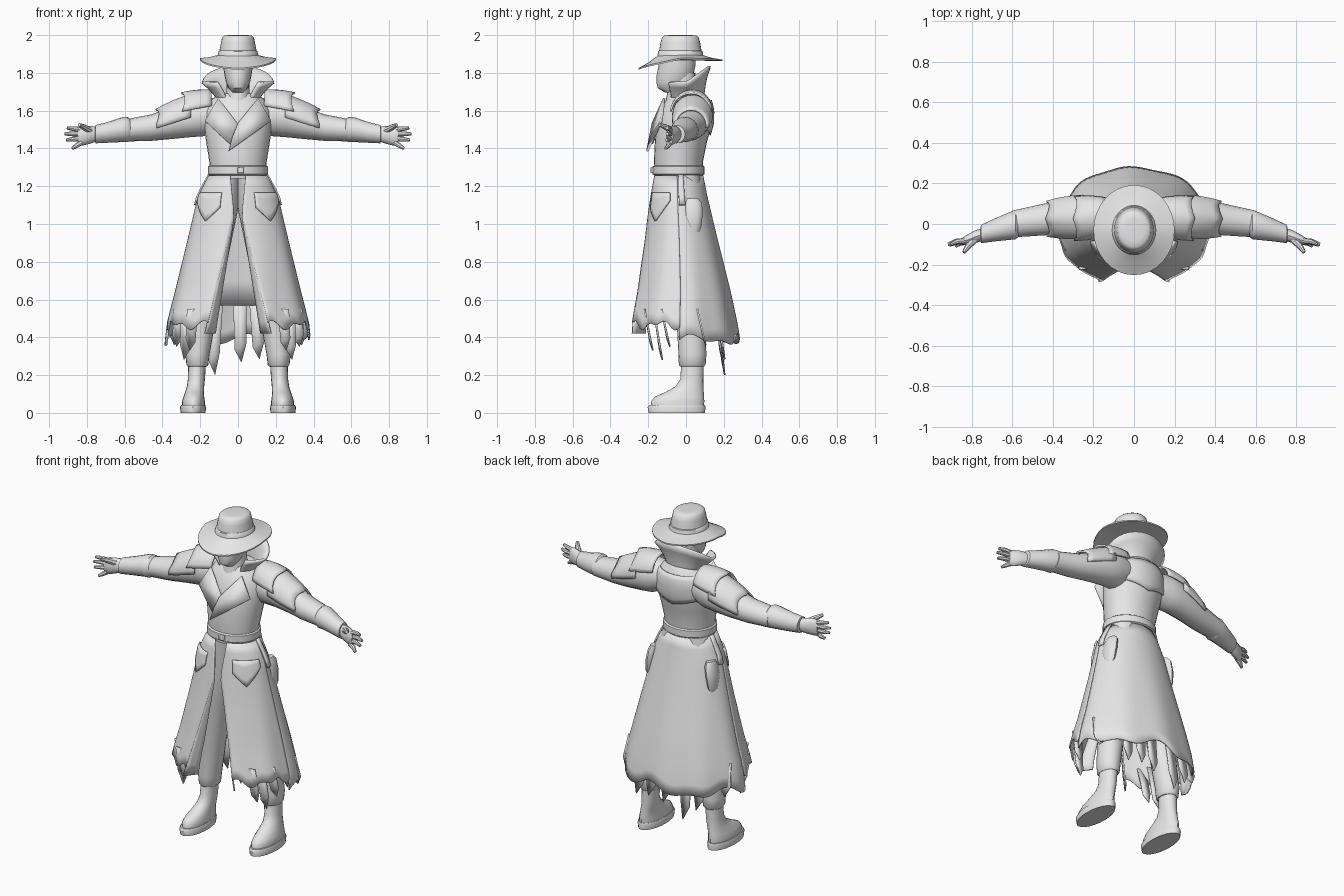
import bpy, bmesh, math, random
from math import sin, cos, pi, acos
from mathutils import Vector

random.seed(4)
cube = bpy.data.objects.get("Cube")
if cube:
    bpy.data.objects.remove(cube, do_unlink=True)

grey = bpy.data.materials.new("plain grey")
grey.use_nodes = True
grey.diffuse_color = (0.8, 0.8, 0.8, 1)
for node in grey.node_tree.nodes:
    if node.type == 'BSDF_PRINCIPLED':
        node.inputs["Base Color"].default_value = grey.diffuse_color
parts = []


def finish(name, bm, mirror=False, thick=0, bevel=0):
    bmesh.ops.recalc_face_normals(bm, faces=bm.faces)
    mesh = bpy.data.meshes.new(name)
    bm.to_mesh(mesh)
    bm.free()
    mesh.materials.append(grey)
    ob = bpy.data.objects.new(name, mesh)
    bpy.context.scene.collection.objects.link(ob)
    if thick:
        mod = ob.modifiers.new("thickness", 'SOLIDIFY')
        mod.thickness, mod.offset = thick, 0
    if bevel:
        mod = ob.modifiers.new("soft edges", 'BEVEL')
        mod.width, mod.segments = bevel, 2
    if mirror:
        ob.modifiers.new("mirror", 'MIRROR')
    parts.append(ob)
    return ob


def grid(name, rows, closed=False, **kw):
    """Skin rows of points; closed rows become capped tubes."""
    bm = bmesh.new()
    vs = [[bm.verts.new(p) for p in row] for row in rows]
    n = len(vs[0])
    for low, high in zip(vs, vs[1:]):
        for i in range(n if closed else n - 1):
            j = (i + 1) % n
            bm.faces.new((low[i], low[j], high[j], high[i]))
    if closed:
        bm.faces.new(vs[0])
        bm.faces.new(vs[-1])
    return finish(name, bm, **kw)


def sheet(name, f, across, down, thick=0.008, **kw):
    rows = [[f(s / across, t / down) for s in range(across + 1)] for t in range(down + 1)]
    return grid(name, rows, thick=thick, **kw)


def oval(a, z, rx, front, back, cx=0):
    return Vector((cx + rx * cos(a), (front + back) / 2 + (back - front) / 2 * sin(a), z))


def loft(name, rings, n=20, **kw):
    turn = [2 * pi * i / n for i in range(n)]
    return grid(name, [[oval(a, *r) for a in turn] for r in rings], closed=True, **kw)


def sleeve(name, rings, n=16, **kw):
    """Tube along x: each ring is x, y, z, depth radius, height radius."""
    turn = [2 * pi * i / n for i in range(n)]
    rows = [[(x, y + ry * cos(a), z + rz * sin(a)) for a in turn] for x, y, z, ry, rz in rings]
    return grid(name, rows, closed=True, **kw)


def rod(name, path, radii, n=8, **kw):
    pts = [Vector(p) for p in path]
    q = (pts[-1] - pts[0]).to_track_quat('Z', 'Y')
    ring = [q @ Vector((cos(2 * pi * i / n), sin(2 * pi * i / n), 0)) for i in range(n)]
    return grid(name, [[p + r * v for v in ring] for p, r in zip(pts, radii)], closed=True, **kw)


def plate(name, pts, thick=0.012, **kw):
    bm = bmesh.new()
    bm.faces.new([bm.verts.new(p) for p in pts])
    return finish(name, bm, thick=thick, **kw)


def box(name, centre, size, bevel=0.01, **kw):
    bm = bmesh.new()
    bmesh.ops.create_cube(bm, size=1)
    for v in bm.verts:
        v.co = Vector(centre) + Vector(c * s for c, s in zip(v.co, size))
    return finish(name, bm, bevel=bevel, **kw)


def mix(a, b, t):
    return a + (b - a) * t


def sample(table, z):
    """Interpolate rings of (z, rx, front, back) at a height."""
    for lo, hi in zip(table, table[1:]):
        if z <= hi[0]:
            t = max(0, (z - lo[0]) / (hi[0] - lo[0]))
            return [mix(p, q, t) for p, q in zip(lo, hi)][1:]
    return list(table[-1][1:])


# Torso, neck and head
TORSO = [(1.24, .145, -.16, .085), (1.33, .152, -.17, .09), (1.43, .168, -.165, .11),
         (1.53, .182, -.158, .138), (1.6, .178, -.14, .14), (1.65, .15, -.11, .13),
         (1.69, .1, -.08, .1)]
loft("torso", TORSO, 28)
loft("neck", [(1.6, .085, -.12, .06), (1.69, .062, -.1, .05), (1.8, .058, -.09, .05)])
loft("head", [(1.695, .03, -.11, -.04), (1.72, .05, -.15, -.01), (1.75, .064, -.157, .02),
              (1.79, .072, -.155, .04), (1.84, .08, -.145, .05), (1.89, .08, -.14, .05)])

# Hat: one turned profile whose brim dips at the front
HAT = [(1.865, .085, .1), (1.862, .2, .222), (1.87, .2, .222), (1.88, .15, .165), (1.893, .108, .122),
       (1.915, .102, .117), (1.918, .098, .112), (1.96, .09, .105), (1.988, .084, .097), (1.998, .072, .084),
       (2, .045, .055)]
hat = []
for z, rx, ry in HAT:
    ring = [oval(2 * pi * i / 32, z, rx, -.03 - ry, -.03 + ry) for i in range(32)]
    for p in ring:
        reach = max(0, (rx - .1) / .1)
        p.z += reach * (.045 * min(0, (p.y + .03) / ry) + .008 * abs(p.x) / rx)
    hat.append(ring)
grid("hat", hat, closed=True)

# Standing collar, open in front
def collar(s, t):
    a = mix(-.95, pi + .95, s)
    back = max(0, sin(a))
    return oval(a, mix(1.655, 1.75 + .085 * back, t), mix(.105, .188, t ** 1.4),
                mix(-.085, -.11, t), mix(.09, .125, t * t))
sheet("collar", collar, 28, 4, .014)

# Lapels and back yoke
plate("left_lapel", [(.105, -.115, 1.665), (.175, -.13, 1.545), (.06, -.185, 1.465), (-.05, -.205, 1.385),
                     (-.03, -.19, 1.46), (0, -.175, 1.535)])
plate("right_lapel", [(-.105, -.115, 1.665), (-.175, -.13, 1.545), (-.045, -.18, 1.425),
                      (.01, -.165, 1.47), (0, -.162, 1.53)])
def yoke(s, t):
    a = mix(.25, pi - .25, s)
    z = mix(1.655, 1.47 + .05 * abs(cos(a)), t)
    rx, front, back = sample(TORSO, z)
    return oval(a, z, rx + .003, front, back + .006)
sheet("back_yoke", yoke, 16, 6)

# Arms, cuffs, hands
sleeve("sleeves", [(.1, .03, 1.58, .08, .08), (.18, .035, 1.57, .096, .105), (.25, .04, 1.56, .093, .1),
                   (.35, .035, 1.535, .085, .085), (.46, .02, 1.51, .077, .07),
                   (.6, .0, 1.495, .066, .058)], mirror=True)
sleeve("cuffs", [(.57, -.004, 1.498, .06, .056), (.585, -.006, 1.5, .07, .067), (.61, -.009, 1.5, .069, .066),
                 (.69, -.03, 1.485, .056, .055), (.755, -.05, 1.475, .045, .048),
                 (.757, -.05, 1.475, .03, .03)], mirror=True)
sleeve("palms", [(.74, -.05, 1.475, .03, .036), (.78, -.062, 1.473, .032, .047),
                 (.82, -.078, 1.468, .027, .052), (.848, -.085, 1.465, .016, .046)], n=12, mirror=True)
FINGERS = [("index", .0, .035, .905, 1.508), ("middle", 0, .013, .918, 1.477),
           ("ring", -.004, -.012, .91, 1.445), ("little", -.008, -.034, .878, 1.4)]
for name, dy, dz, tipx, tipz in FINGERS:
    base = Vector((.83, -.082 + dy, 1.465 + dz))
    tip = Vector((tipx, -.1 + dy, tipz))
    rod(name + "_fingers", [base, mix(base, tip, .55) + Vector((0, .006, 0)), tip],
        [.014, .013, .008], mirror=True)
rod("thumbs", [(.785, -.075, 1.495), (.82, -.112, 1.515), (.84, -.14, 1.525)], [.019, .015, .009], mirror=True)

# Layered shoulder guards wrapping over the arm
def guard(name, x0, x1, z0, z1, r0, r1, wrap):
    def f(s, t):
        a = mix(-wrap, pi + wrap, s)
        r = mix(r0, r1, t) + .006 * sin(pi * t)
        edge = .018 * abs(sin(2 * a)) * t
        return Vector((mix(x0, x1, t) - edge, .036 - r * cos(a) - .01 * t, mix(z0, z1, t) + r * sin(a)))
    sheet(name, f, 14, 5, .01, mirror=True)
guard("lower_shoulder_guards", .25, .435, 1.58, 1.52, .104, .084, .15)
guard("upper_shoulder_guards", .14, .3, 1.615, 1.585, .092, .107, -.1)

# Belt and buckle
loft("belt", [(1.258, .15, -.168, .09), (1.264, .158, -.178, .098), (1.304, .158, -.178, .098),
              (1.31, .15, -.168, .09)], 28)
box("buckle", (.015, -.178, 1.285), (.035, .02, .03), .004)

# Coat skirt: shared flare for every panel
FLARE = [(.34, .39, -.33, .29), (.48, .375, -.305, .268), (.65, .33, -.265, .232), (.9, .268, -.22, .17),
         (1.15, .208, -.185, .11), (1.26, .15, -.168, .088)]
def skirt(a, z, scale=1):
    rx, front, back = sample(FLARE, z)
    fold = 1 + .025 * max(0, 1.1 - z) * sin(9 * a)
    return oval(a, z, rx * scale * fold, front * scale * fold, back * scale * fold)

def inner_angle(z, shift=0):
    x = mix(.17, .02, min(1, max(0, (z - .42) / .63))) + max(0, z - 1.05) * .1 + shift
    return -acos(x / sample(FLARE, z)[0])

def front_flap(s, t):
    hem = .478 + .012 * sin(19 * s) - .03 * abs(sin(5 * s)) ** 3
    z = mix(1.255, hem, t)
    return skirt(mix(inner_angle(z), -.05, s), z)
sheet("front_flaps", front_flap, 22, 14, mirror=True)

def facing(s, t):
    z = mix(1.1, .42, t)
    p = skirt(inner_angle(z, .004), z)
    return p + Vector((-.055, .07, 0)) * s * t
sheet("flap_facings", facing, 3, 10, mirror=True)

def back_panel(s, t):
    hem = .385 + .015 * sin(31 * s) + .02 * sin(17 * s)
    z = mix(1.255, hem, t)
    return skirt(mix(-.06, pi + .06, s), z, .985)
sheet("back_panel", back_panel, 44, 14)

# Inner lining with its tattered strips
sheet("inner_lining", lambda s, t: Vector((mix(-.1, .1, s) * (1 + .4 * t), mix(.06, .15, t) - .03 * abs(s - .5),
                                           mix(1.22, .57, t))), 6, 5)
def tatter(name, x, y, top, low, w, lean=0, mirror=False):
    plate(name, [(x - w, y, top), (x + w, y, top), (x + w * .9 + lean, y + .03, mix(top, low, .7)),
                 (x + w * .2 + lean, y + .045, low), (x - w * .8 + lean, y + .03, mix(top, low, .8))],
          .008, mirror=mirror)
for i, x in enumerate((-.19, -.115, .01, .095, .175)):
    low = .2 if i == 1 else random.uniform(.26, .32)
    tatter("back_tatter_%d" % (i + 1), x, .15 + .01 * (i % 2), .6, low, .036, x * .12)
tatter("side_tatters", .31, .06, .55, .36, .04, .02, True)
for i, (x, y, low) in enumerate(((.27, -.17, .28), (.31, -.13, .35), (.24, -.22, .33))):
    tatter("front_tatters_%d" % (i + 1), x, y, .55, low, .03, .01, True)

# Pocket flaps, hip pouches and hanging hip straps
def pocket(s, t):
    drop = .15 - .09 * abs(2 * s - .8)
    return skirt(mix(-1.15, -.3, s), 1.165 - drop * t, 1.04)
sheet("pocket_flaps", pocket, 10, 4, .01, mirror=True)
loft("hip_pouches", [(.945, .012, .01, .06, .215), (.98, .026, -.02, .08, .212), (1.05, .03, -.025, .088, .205),
                     (1.11, .027, -.02, .085, .195), (1.135, .02, -.005, .065, .19)], 12, mirror=True)
def hip_strap(s, t):
    return skirt(mix(.0, .2, s), mix(1.26, 1.1, t), 1.03)
sheet("hip_straps", hip_strap, 3, 4, .012, mirror=True)

# Trousers and boots
loft("trousers", [(.245, .05, -.03, .095, .215), (.255, .058, -.038, .104, .215), (.31, .064, -.04, .108, .215),
                  (.5, .074, -.05, .1, .19), (.8, .088, -.085, .1, .145), (1.1, .095, -.11, .085, .09),
                  (1.26, .08, -.12, .075, .07)], mirror=True)
loft("boots", [(.035, .06, -.185, .095, .236), (.06, .061, -.185, .097, .236), (.085, .055, -.165, .096, .234),
               (.11, .05, -.11, .094, .23), (.14, .046, -.055, .092, .225), (.18, .045, -.03, .092, .22),
               (.27, .047, -.025, .094, .216)], mirror=True)
loft("boot_soles", [(0, .066, -.198, .1, .238), (.03, .069, -.203, .104, .238),
                    (.042, .064, -.195, .1, .238)], 24, mirror=True)

# Smooth shading with sharp creases kept
bpy.ops.object.select_all(action='DESELECT')
for ob in parts:
    ob.select_set(True)
bpy.context.view_layer.objects.active = parts[0]
bpy.ops.object.shade_smooth_by_angle(angle=math.radians(40))
